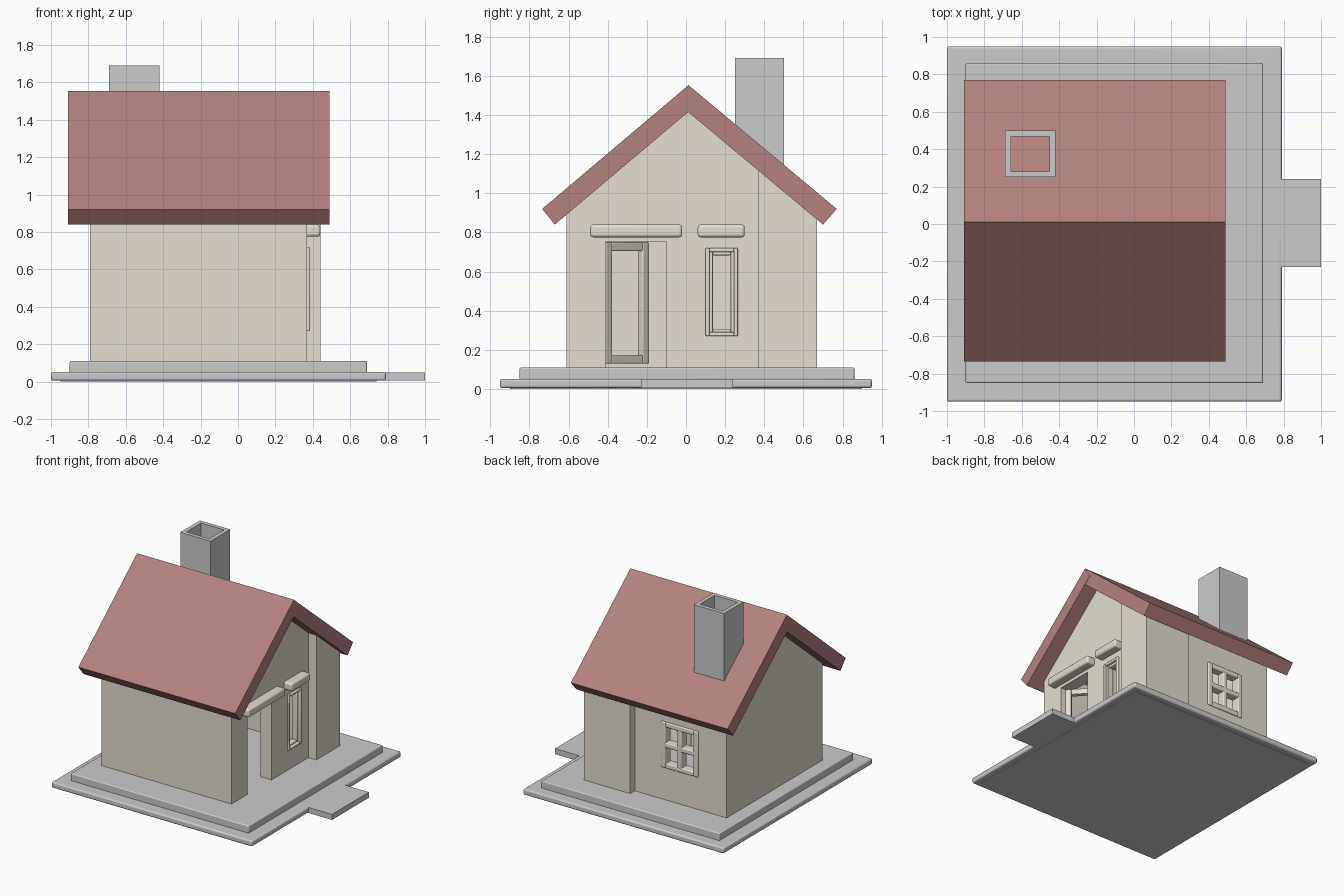
import bpy, bmesh, math
from mathutils import Matrix

if "Cube" in bpy.data.objects:
    bpy.data.objects.remove(bpy.data.objects["Cube"])


def material(name, color):
    m = bpy.data.materials.new(name)
    m.diffuse_color = (*color, 1)
    m.use_nodes = True
    m.node_tree.nodes["Principled BSDF"].inputs["Base Color"].default_value = m.diffuse_color
    return m


CREAM = material("plaster", (0.78, 0.73, 0.64))
RED = material("roof_red", (0.45, 0.22, 0.21))


def finish(name, bm, mat=None, bevel=0):
    bmesh.ops.recalc_face_normals(bm, faces=bm.faces)
    me = bpy.data.meshes.new(name)
    bm.to_mesh(me)
    bm.free()
    ob = bpy.data.objects.new(name, me)
    bpy.context.collection.objects.link(ob)
    if mat:
        me.materials.append(mat)
    if bevel:
        b = ob.modifiers.new("bevel", "BEVEL")
        b.width, b.segments = bevel, 3
        bpy.ops.object.select_all(action="DESELECT")
        ob.select_set(True)
        bpy.context.view_layer.objects.active = ob
        bpy.ops.object.shade_smooth_by_angle(angle=math.radians(35))
    return ob


def boxes(name, specs, mat=None, bevel=0):
    """One object made of boxes given as (x0, x1, y0, y1, z0, z1)."""
    bm = bmesh.new()
    for x0, x1, y0, y1, z0, z1 in specs:
        mx = Matrix.Translation(((x0 + x1) / 2, (y0 + y1) / 2, (z0 + z1) / 2))
        size = Matrix.Diagonal((x1 - x0, y1 - y0, z1 - z0, 1))
        bmesh.ops.create_cube(bm, size=1, matrix=mx @ size)
    return finish(name, bm, mat, bevel)


def prism(name, profile, x0, x1, mat=None, bevel=0):
    """Extrude a (y, z) outline along x."""
    bm = bmesh.new()
    face = bm.faces.new([bm.verts.new((x0, y, z)) for y, z in profile])
    ext = bmesh.ops.extrude_face_region(bm, geom=[face])["geom"]
    verts = [v for v in ext if isinstance(v, bmesh.types.BMVert)]
    bmesh.ops.translate(bm, verts=verts, vec=(x1 - x0, 0, 0))
    return finish(name, bm, mat, bevel)


def frame_rects(a0, a1, z0, z1, w):
    """Four border strips as (a0, a1, z0, z1)."""
    return [(a0, a0 + w, z0, z1), (a1 - w, a1, z0, z1),
            (a0 + w, a1 - w, z0, z0 + w), (a0 + w, a1 - w, z1 - w, z1)]


def boolean(ob, cutter, op="DIFFERENCE"):
    cutter.hide_render = True
    m = ob.modifiers.new("bool", "BOOLEAN")
    m.operation, m.solver, m.object = op, "EXACT", cutter
    bpy.context.view_layer.objects.active = ob
    bpy.ops.object.modifier_apply(modifier=m.name)
    bpy.data.objects.remove(cutter)


# Stepped base and doorstep
boxes("base_underside", [(-0.95, 0.74, -0.9, 0.9, 0, 0.02)])
boxes("base_lower", [(-1, 0.79, -0.95, 0.95, 0.005, 0.052)], bevel=0.012)
boxes("base_upper", [(-0.9, 0.69, -0.85, 0.86, 0.045, 0.11)], bevel=0.008)
boxes("doorstep", [(0.77, 1.0, -0.23, 0.24, 0.005, 0.05)])


# Walls: gabled shell with a projecting corner bay
def top(y):
    return 1.44 - 0.83 * abs(y)


walls = prism("walls", [(-0.61, 0.1), (0.61, 0.1), (0.61, top(0.61)),
                        (0, top(0)), (-0.61, top(0.61))], -0.79, 0.37, CREAM)
bay = prism("bay", [(0.37, 0.1), (0.67, 0.1), (0.67, top(0.67)), (0.37, top(0.37))],
            0.03, 0.44, CREAM)
boolean(walls, bay, "UNION")
cuts = [
    (-0.71, 0.27, -0.53, 0.53, 0, 2),           # main room
    (0.11, 0.36, 0.45, 0.6, 0, 2),              # bay interior
    (0.2, 0.5, -0.41, -0.10, 0, 0.75),          # doorway
    (0.2, 0.5, 0.115, 0.245, 0.285, 0.705),     # facade window
    (-0.525, -0.225, 0.4, 0.8, 0.385, 0.725),   # rear side window
]
for c in cuts:
    boolean(walls, boxes("cutter", [c]))

# Facade window frame with inner sash
boxes("facade_window_frame",
      [(0.30, 0.385, *r) for r in frame_rects(0.10, 0.265, 0.27, 0.72, 0.02)]
      + [(0.32, 0.365, *r) for r in frame_rects(0.115, 0.25, 0.285, 0.705, 0.022)],
      CREAM, bevel=0.006)

# Side window with cross bars
side = frame_rects(-0.54, -0.21, 0.37, 0.74, 0.04)
side += [(-0.395, -0.355, 0.4, 0.71), (-0.51, -0.24, 0.535, 0.575)]
boxes("side_window_frame", [(x0, x1, 0.55, 0.622, z0, z1) for x0, x1, z0, z1 in side],
      CREAM, bevel=0.008)

# Hoods above door and window
for name, y0, y1 in (("door_hood", -0.49, -0.02), ("window_hood", 0.06, 0.30)):
    boxes(name, [(0.33, 0.44, y0, y1, 0.775, 0.84)], CREAM, bevel=0.015)

# Door leaf standing ajar, hinged at the left jamb
door = boxes("door", [(-0.04, 0, *r) for r in frame_rects(0, 0.30, 0.13, 0.75, 0.045)],
             CREAM, bevel=0.006)
door.location = (0.33, -0.41, 0)
door.rotation_euler.z = math.radians(42)

# Two roof slabs, lapped at the ridge
prism("roof_left", [(-0.735, 0.92), (0.01, 1.55), (0.07, 1.465), (-0.67, 0.84)],
      -0.91, 0.49, RED)
prism("roof_right", [(0.77, 0.92), (0.012, 1.553), (-0.055, 1.47), (0.70, 0.84)],
      -0.91, 0.488, RED)

# Hollow chimney with its foot following the roof slope
bm = bmesh.new()
rings = []
for inset, at_top in ((0, False), (0, True), (0.032, True), (0.032, False)):
    x0, x1, y0, y1 = -0.69 + inset, -0.42 - inset, 0.25 + inset, 0.50 - inset
    rings.append([bm.verts.new((x, y, 1.69 if at_top else 1.49 - 0.83 * y))
                  for x, y in ((x0, y0), (x1, y0), (x1, y1), (x0, y1))])
for a, b in zip(rings, rings[1:] + rings[:1]):
    for i in range(4):
        j = (i + 1) % 4
        bm.faces.new((a[i], a[j], b[j], b[i]))
finish("chimney", bm)
